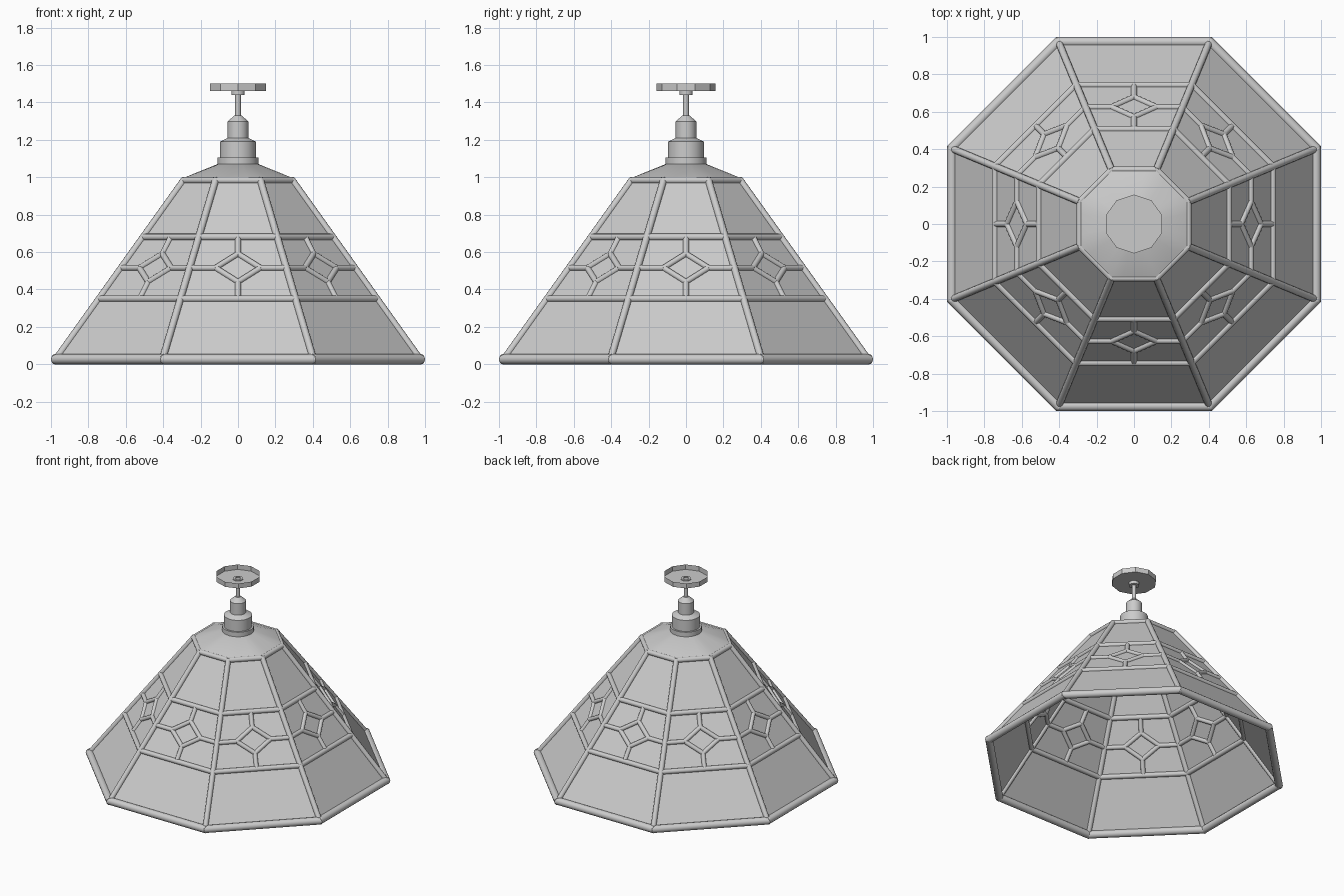
import bpy, bmesh, math
from mathutils import Matrix, Vector

if "Cube" in bpy.data.objects:
    bpy.data.objects.remove(bpy.data.objects["Cube"])

T = math.tan(math.pi / 8)
Z0, Z1, A0, A1 = 0.027, 0.983, 0.973, 0.29   # shade slope: height and apothem


def apothem(z):
    return A0 + (A1 - A0) * (z - Z0) / (Z1 - Z0)


def on_panel(i, x, z):
    """Point on side panel i at sideways offset x and height z."""
    return Matrix.Rotation(i * math.pi / 4, 3, 'Z') @ Vector((x, -apothem(z), z))


def corner(i, z):
    return on_panel(i, T * apothem(z), z)


def mesh_object(name, bm, smooth=None):
    me = bpy.data.meshes.new(name)
    bm.to_mesh(me)
    bm.free()
    ob = bpy.data.objects.new(name, me)
    bpy.context.collection.objects.link(ob)
    if smooth:
        bpy.ops.object.select_all(action='DESELECT')
        ob.select_set(True)
        bpy.context.view_layer.objects.active = ob
        bpy.ops.object.shade_smooth_by_angle(angle=math.radians(smooth))
    return ob


def bars(name, segments, r):
    """Round lead bars, one straight tube per segment, slightly overlapping."""
    bm = bmesh.new()
    for a, b in segments:
        d = b - a
        m = Matrix.Translation((a + b) / 2) @ d.to_track_quat('Z', 'Y').to_matrix().to_4x4()
        bmesh.ops.create_cone(bm, cap_ends=True, segments=12, radius1=r, radius2=r,
                              depth=d.length + 0.8 * r, matrix=m)
    return mesh_object(name, bm, 40)


def loft(name, rings, smooth=None, cap=True):
    bm = bmesh.new()
    vs = [[bm.verts.new(p) for p in ring] for ring in rings]
    n = len(vs[0])
    for lo, hi in zip(vs, vs[1:]):
        for k in range(n):
            bm.faces.new((lo[k], lo[(k + 1) % n], hi[(k + 1) % n], hi[k]))
    if cap:
        bm.faces.new(vs[-1])
    bmesh.ops.recalc_face_normals(bm, faces=bm.faces)
    return mesh_object(name, bm, smooth)


def circle(r, z, n=32):
    return [Vector((r * math.sin(2 * math.pi * k / n), -r * math.cos(2 * math.pi * k / n), z))
            for k in range(n)]


def octagon(a, z, n=32):
    pts = []
    for k in range(n):
        t = 2 * math.pi * k / n
        off = (t + math.pi / 8) % (math.pi / 4) - math.pi / 8
        r = a / math.cos(off)
        pts.append(Vector((r * math.sin(t), -r * math.cos(t), z)))
    return pts


# Glass panels, eight flat sides
ring = [[corner(i, z) for i in range(8)] for z in (Z0, 0.355, 0.68, Z1)]
loft("glass_panels", ring, cap=False)

# Rims and hip bars
bars("bottom_rim", [(corner(i, Z0), corner(i + 1, Z0)) for i in range(8)], 0.027)
bars("top_rim", [(corner(i, Z1), corner(i + 1, Z1)) for i in range(8)], 0.018)
bars("hip_bars", [(corner(i, Z0), corner(i, Z1)) for i in range(8)], 0.019)

# Horizontal bands
for name, z in (("lower_band", 0.35), ("upper_band", 0.68)):
    bars(name, [(corner(i, z), corner(i + 1, z)) for i in range(8)], 0.018)

# Diamond tracery with four spokes on every panel
zm, zt, zb, w = 0.515, 0.59, 0.44, 0.12
segs = []
for i in range(8):
    top, bot = on_panel(i, 0, zt), on_panel(i, 0, zb)
    segs += [(top, on_panel(i, 0, 0.68)), (bot, on_panel(i, 0, 0.35))]
    for s in (-1, 1):
        side = on_panel(i, s * w, zm)
        segs += [(top, side), (bot, side), (side, on_panel(i, s * T * apothem(zm), zm))]
bars("diamond_tracery", segs, 0.016)

# Cap: octagon blending into a circle
loft("shade_cap", [octagon(0.295, 0.995), circle(0.105, 1.072)], 50)

# Stepped lamp holder and rod
profile = [(0.11, 1.065), (0.11, 1.105), (0.097, 1.105), (0.097, 1.19), (0.055, 1.21),
           (0.055, 1.298), (0.02, 1.33), (0.015, 1.33), (0.015, 1.44),
           (0.036, 1.44), (0.036, 1.462)]
loft("holder_and_rod", [circle(r, z) for r, z in profile], 30)

# Ceiling plate: shallow ten-sided cup, open at the top
cup = [(0.157, 1.5), (0.157, 1.462), (0.02, 1.462)]
loft("ceiling_plate", [circle(r, z, 10) for r, z in cup])
loft("plate_nut", [circle(r, z) for r, z in ((0.036, 1.462), (0.036, 1.468), (0.02, 1.468), (0.02, 1.46))], 30)
